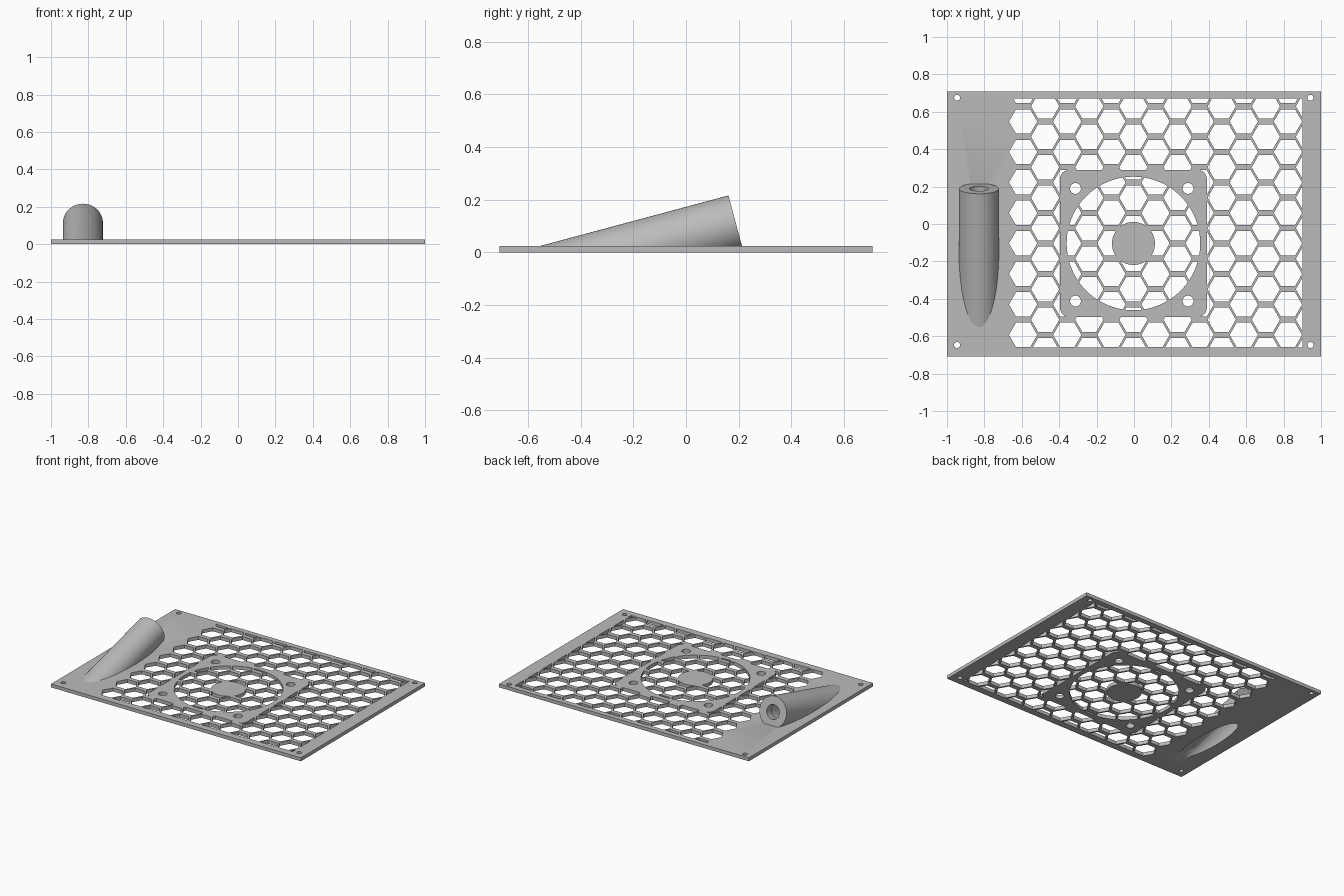
import bpy, bmesh, math
from mathutils import Matrix, Vector

if "Cube" in bpy.data.objects:
    bpy.data.objects.remove(bpy.data.objects["Cube"], do_unlink=True)

THICK = 0.025
FAN = (-0.003, -0.104)

grey = bpy.data.materials.new("plain_grey")
grey.use_nodes = True
grey.diffuse_color = (0.5, 0.5, 0.5, 1)
grey.node_tree.nodes["Principled BSDF"].inputs["Base Color"].default_value = (0.5, 0.5, 0.5, 1)


def ngon(cx, cy, r, n):
    return [(cx + r * math.cos(math.tau * i / n), cy + r * math.sin(math.tau * i / n)) for i in range(n)]


def rect(x0, x1, y0, y1):
    return [(x0, y0), (x1, y0), (x1, y1), (x0, y1)]


def rounded_square(cx, cy, half, r, steps=6):
    pts = []
    for q, (sx, sy) in enumerate([(1, 1), (-1, 1), (-1, -1), (1, -1)]):
        for i in range(steps + 1):
            a = math.pi / 2 * (q + i / steps)
            pts.append((cx + sx * (half - r) + r * math.cos(a), cy + sy * (half - r) + r * math.sin(a)))
    return pts


def finish(name, bm):
    mesh = bpy.data.meshes.new(name)
    bmesh.ops.recalc_face_normals(bm, faces=bm.faces)
    bm.to_mesh(mesh)
    bm.free()
    mesh.materials.append(grey)
    obj = bpy.data.objects.new(name, mesh)
    bpy.context.collection.objects.link(obj)
    return obj


def prisms(name, outlines, z0, z1):
    """Upright prisms, one per outline, in one object."""
    bm = bmesh.new()
    for pts in outlines:
        face = bm.faces.new([bm.verts.new((x, y, z0)) for x, y in pts])
        up = bmesh.ops.extrude_face_region(bm, geom=[face])["geom"]
        bmesh.ops.translate(bm, vec=(0, 0, z1 - z0), verts=[v for v in up if isinstance(v, bmesh.types.BMVert)])
    return finish(name, bm)


def boolean(obj, tool, mode="DIFFERENCE", keep=False):
    mod = obj.modifiers.new("cut", "BOOLEAN")
    mod.operation, mod.object, mod.solver = mode, tool, "EXACT"
    bpy.ops.object.select_all(action="DESELECT")
    bpy.context.view_layer.objects.active = obj
    obj.select_set(True)
    bpy.ops.object.modifier_apply(modifier=mod.name)
    if not keep:
        bpy.data.objects.remove(tool, do_unlink=True)


# Tilted tube frame: local z runs along the tube, with the open end at zero
TILT = math.radians(15)
tube_end = Vector((-0.829, 0.189, 0.113))
tube_frame = Matrix.Translation(tube_end) @ Matrix.Rotation(TILT - math.pi / 2, 4, "X")


def tilted_cylinder(name, r, z0, z1):
    bm = bmesh.new()
    bmesh.ops.create_cone(bm, cap_ends=True, segments=64, radius1=r, radius2=r, depth=z1 - z0)
    bmesh.ops.transform(bm, verts=bm.verts, matrix=tube_frame @ Matrix.Translation((0, 0, (z0 + z1) / 2)))
    return finish(name, bm)


# Honeycomb openings, clipped by the frame and interrupted by the fan mount
cells = []
for col in range(14):
    x = FAN[0] + (col - 5) * 0.118
    for row in range(-4, 6):
        y = FAN[1] + row * 0.163 + (0.0815 if col % 2 else 0)
        if -0.72 < y < 0.72:
            cells.append(ngon(x, y, 0.0755, 6))
holes = prisms("honeycomb_cutter", cells, -0.05, 0.10)
boolean(holes, prisms("frame_limit", [rect(-0.8, 0.9, -0.66, 0.671)], -0.04, 0.09), "INTERSECT")
ring = prisms("fan_ring", [rounded_square(*FAN, 0.393, 0.05)], -0.06, 0.11)
boolean(ring, prisms("fan_opening", [ngon(*FAN, 0.357, 96)], -0.07, 0.12))
boolean(holes, ring)
boolean(holes, prisms("fan_hub", [ngon(*FAN, 0.115, 64)], -0.07, 0.12))

# Plate with honeycomb, fan screw holes and corner screw holes
plate = prisms("grille_plate", [rect(-1, 1, -0.709, 0.709)], 0, THICK)
boolean(plate, holes)
screws = [ngon(x, y, 0.029, 32) for x in (-0.313, 0.289) for y in (-0.412, 0.19)]
screws += [ngon(x, y, 0.016, 24) for x in (-0.946, 0.943) for y in (-0.647, 0.675)]
boolean(plate, prisms("screw_cutter", screws, -0.05, 0.1))

# Slanted tube: hollow inside, narrower mouth, opening through the plate
tube = tilted_cylinder("slanted_tube", 0.107, -1.1, 0)
cavity = tilted_cylinder("tube_cavity", 0.074, -1.0, -0.06)
boolean(plate, cavity, keep=True)
boolean(tube, cavity)
boolean(tube, tilted_cylinder("tube_mouth", 0.05, -0.15, 0.05))
boolean(tube, prisms("ground_cutter", [rect(-1.2, -0.4, -1.5, 0.8)], -0.8, 0.012))

for obj in (plate, tube):
    bpy.ops.object.select_all(action="DESELECT")
    bpy.context.view_layer.objects.active = obj
    obj.select_set(True)
    bpy.ops.object.shade_smooth_by_angle(angle=math.radians(25))
